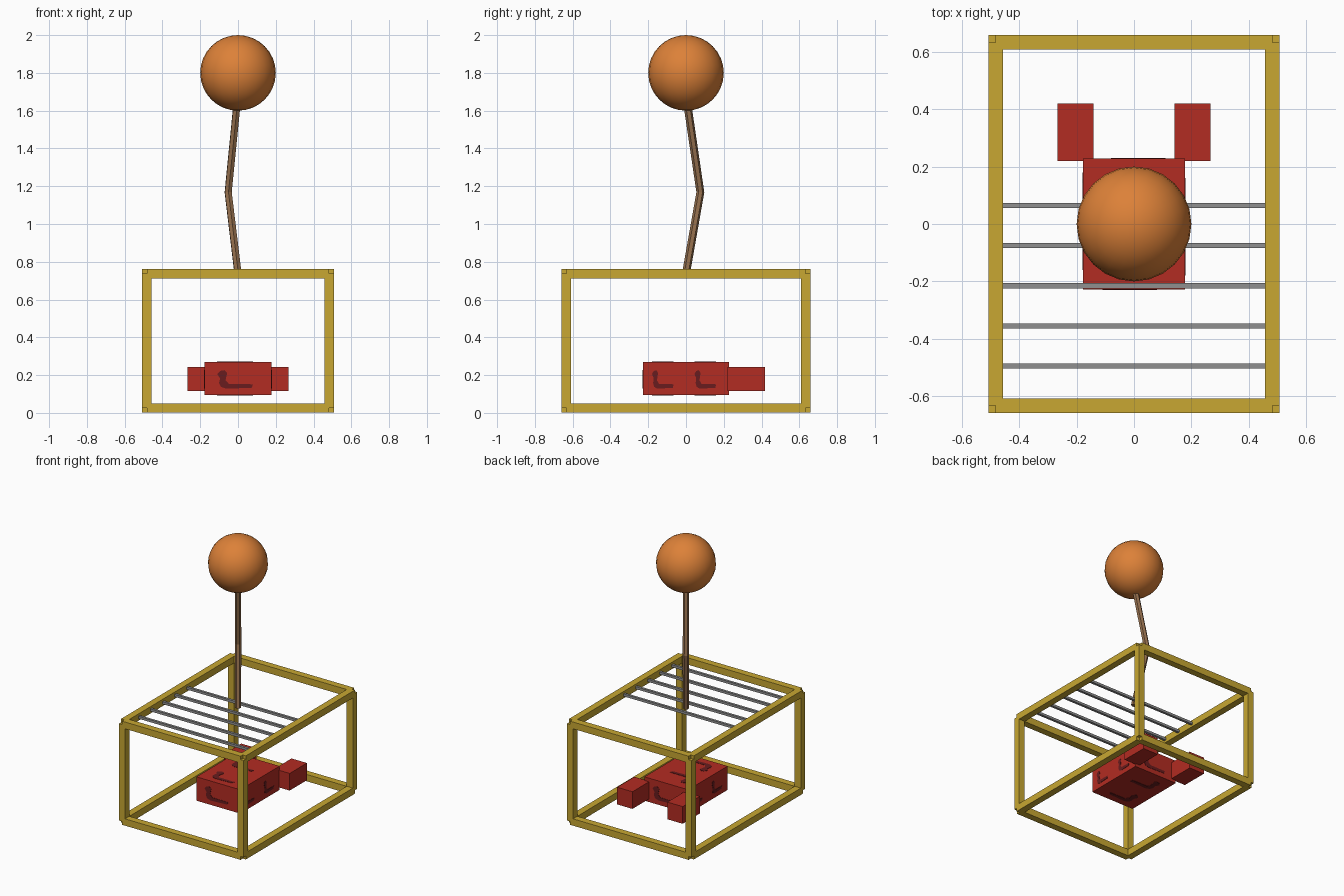
import bpy, bmesh
from mathutils import Vector

if "Cube" in bpy.data.objects:
    bpy.data.objects.remove(bpy.data.objects["Cube"])


def material(name, rgb):
    m = bpy.data.materials.new(name)
    m.diffuse_color = (*rgb, 1)
    m.use_nodes = True
    m.node_tree.nodes["Principled BSDF"].inputs["Base Color"].default_value = m.diffuse_color
    return m


GOLD = material("gold", (0.58, 0.39, 0.032))
RED = material("red", (0.45, 0.025, 0.016))
DARK = material("dark_red", (0.14, 0.012, 0.013))
GREY = material("grey", (0.28, 0.28, 0.28))
BROWN = material("brown", (0.30, 0.16, 0.075))
ORANGE = material("orange", (0.72, 0.22, 0.04))


def finish(name, bm, mat):
    me = bpy.data.meshes.new(name)
    bmesh.ops.recalc_face_normals(bm, faces=bm.faces[:])
    bm.to_mesh(me)
    bm.free()
    me.materials.append(mat)
    ob = bpy.data.objects.new(name, me)
    bpy.context.collection.objects.link(ob)
    return ob


def box(name, lo, hi, mat):
    bm = bmesh.new()
    bmesh.ops.create_cube(bm, size=1)
    lo, hi = Vector(lo), Vector(hi)
    for v in bm.verts:
        v.co = (lo + hi) / 2 + v.co * (hi - lo)
    return finish(name, bm, mat)


# Cage frame: square beams running between corner centre points
X, Y, Z0, Z1, T = 0.482, 0.633, 0.026, 0.737, 0.025
for sx in (-1, 1):
    for sy in (-1, 1):
        box("frame_post", (sx * X - T, sy * Y - T, Z0), (sx * X + T, sy * Y + T, Z1), GOLD)
for z in (Z0, Z1):
    for s in (-1, 1):
        box("frame_cross_beam", (-X, s * Y - T, z - T), (X, s * Y + T, z + T), GOLD)
        box("frame_long_beam", (s * X - T, -Y, z - T), (s * X + T, Y, z + T), GOLD)

# Roof bars
for i in range(5):
    y = 0.065 - 0.14 * i
    box("roof_bar", (-X, y - 0.009, Z1 - 0.009), (X, y + 0.009, Z1 + 0.009), GREY)

# Red block with two prongs at the back
BX, BY, B0, B1 = 0.178, 0.228, 0.095, 0.27
box("body_block", (-BX, -BY, B0), (BX, BY, B1), RED)
for s in (-1, 1):
    box("body_prong", (s * 0.204 - 0.0625, 0.219, 0.117), (s * 0.204 + 0.0625, 0.419, 0.243), RED)

# Dark painted hooks on the block, as thin plates
HOOK = [(0, .8), (.08, .96), (.2, 1), (.28, .85), (.23, .45), (.33, .25), (1, .24),
        (.96, .05), (.25, 0), (.1, .1), (.05, .3), (.08, .55)]


def hook(bm, origin, u, v, n):
    o, u, v, n = Vector(origin), Vector(u), Vector(v), Vector(n)
    f = bm.faces.new([bm.verts.new(o + u * a + v * b - n * 0.002) for a, b in HOOK])
    top = bmesh.ops.extrude_face_region(bm, geom=[f], use_keep_orig=True)["geom"]
    for e in top:
        if isinstance(e, bmesh.types.BMVert):
            e.co += n * 0.004


bm = bmesh.new()
W, H, ZM, S = 0.19, 0.098, 0.128, 0.115
for s in (-1, 1):
    # front and back
    hook(bm, (s * 0.11, s * BY, ZM), (-s * W, 0, 0), (0, 0, H), (0, s, 0))
    for y in (-0.18, 0.045):
        # sides
        hook(bm, (s * BX, s * y, ZM), (0, s * S, 0), (0, 0, H), (s, 0, 0))
        # top and bottom
        hook(bm, (-0.11, y, B1 if s > 0 else B0), (W, 0, 0), (0, S, 0), (0, 0, s))
finish("painted_hooks", bm, DARK)

# Bent stick rising from the roof
cu = bpy.data.curves.new("bent_stick", "CURVE")
cu.dimensions = "3D"
cu.bevel_depth = 0.021
cu.bevel_resolution = 1
cu.use_fill_caps = True
sp = cu.splines.new("POLY")
path = [(0, 0, 0.737), (-0.052, 0.076, 1.168), (-0.006, 0.008, 1.63)]
sp.points.add(len(path) - 1)
for p, co in zip(sp.points, path):
    p.co = (*co, 1)
sp.use_smooth = False
cu.materials.append(BROWN)
stick = bpy.data.objects.new("bent_stick", cu)
bpy.context.collection.objects.link(stick)
bpy.context.view_layer.objects.active = stick
stick.select_set(True)
bpy.ops.object.convert(target="MESH")

# Ball on top
bm = bmesh.new()
bmesh.ops.create_uvsphere(bm, u_segments=24, v_segments=16, radius=0.2)
bmesh.ops.translate(bm, verts=bm.verts[:], vec=(0, 0, 1.8))
ball = finish("ball", bm, ORANGE)
for p in ball.data.polygons:
    p.use_smooth = True
